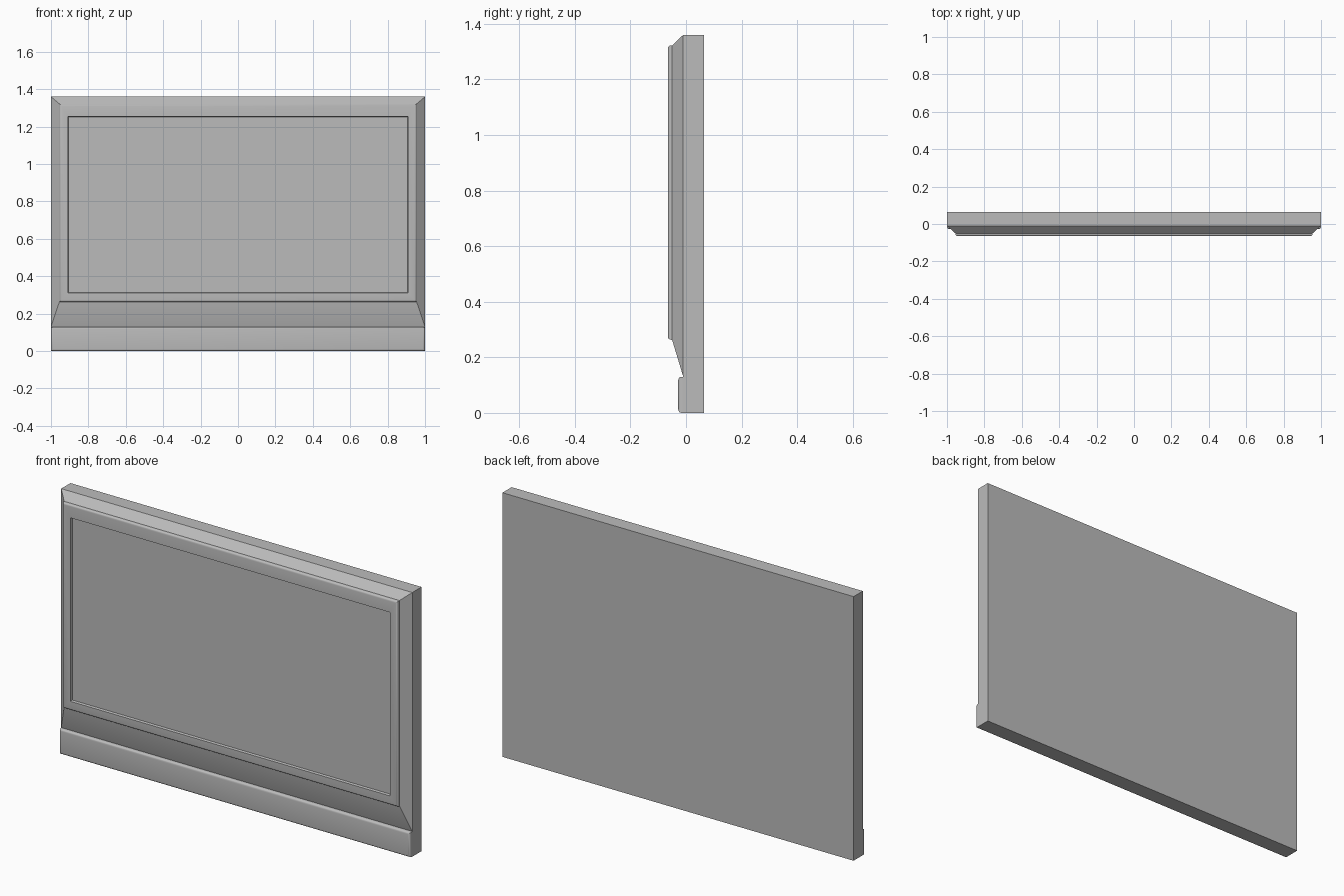
import bpy, bmesh, math

cube = bpy.data.objects.get("Cube")
if cube:
    bpy.data.objects.remove(cube, do_unlink=True)

grey = bpy.data.materials.new("neutral grey")
grey.use_nodes = True
colour = (0.5, 0.5, 0.5, 1)
grey.diffuse_color = colour
grey.node_tree.nodes["Principled BSDF"].inputs["Base Color"].default_value = colour


def rect_loft(name, rings, cap_start=True):
    """Loft rectangles given as (half width, bottom, top, depth) from back to front."""
    bm = bmesh.new()
    loops = []
    for w, z0, z1, y in rings:
        corners = ((-w, z0), (w, z0), (w, z1), (-w, z1))
        loops.append([bm.verts.new((x, y, z)) for x, z in corners])
    for a, b in zip(loops, loops[1:]):
        for i in range(4):
            j = (i + 1) % 4
            bm.faces.new((a[i], a[j], b[j], b[i]))
    bm.faces.new(loops[-1])
    if cap_start:
        bm.faces.new(loops[0][::-1])
    bmesh.ops.recalc_face_normals(bm, faces=bm.faces)
    mesh = bpy.data.meshes.new(name)
    bm.to_mesh(mesh)
    bm.free()
    mesh.materials.append(grey)
    obj = bpy.data.objects.new(name, mesh)
    bpy.context.collection.objects.link(obj)
    bpy.ops.object.select_all(action="DESELECT")
    obj.select_set(True)
    bpy.context.view_layer.objects.active = obj
    bpy.ops.object.shade_smooth_by_angle(angle=math.radians(30))
    return obj


def rounded(w, z0, z1, back, front, r, steps=4):
    """Straight sides that turn into a quarter-round front edge."""
    rings = [(w, z0, z1, back)]
    for k in range(steps + 1):
        a = k / steps * math.pi / 2
        d = r * (1 - math.cos(a))
        rings.append((w - d, z0 + d, z1 - d, front + r * (1 - math.sin(a))))
    return rings


# Flat back slab
rect_loft("back_panel", [(1, 0, 1.36, 0.065), (1, 0, 1.36, -0.01)])

# Sloped surround, deeper along the bottom
rect_loft("sloped_surround", [(1, 0.13, 1.36, -0.01), (0.955, 0.263, 1.322, -0.05)])

# Raised frame with rounded rim and recessed screen
rect_loft("screen_frame", rounded(0.955, 0.263, 1.322, -0.05, -0.065, 0.011)
          + [(0.91, 0.31, 1.255, -0.065), (0.907, 0.313, 1.252, -0.053)])

# Lower bar with rounded edges
rect_loft("lower_bar", rounded(1, 0, 0.13, -0.01, -0.028, 0.012))
